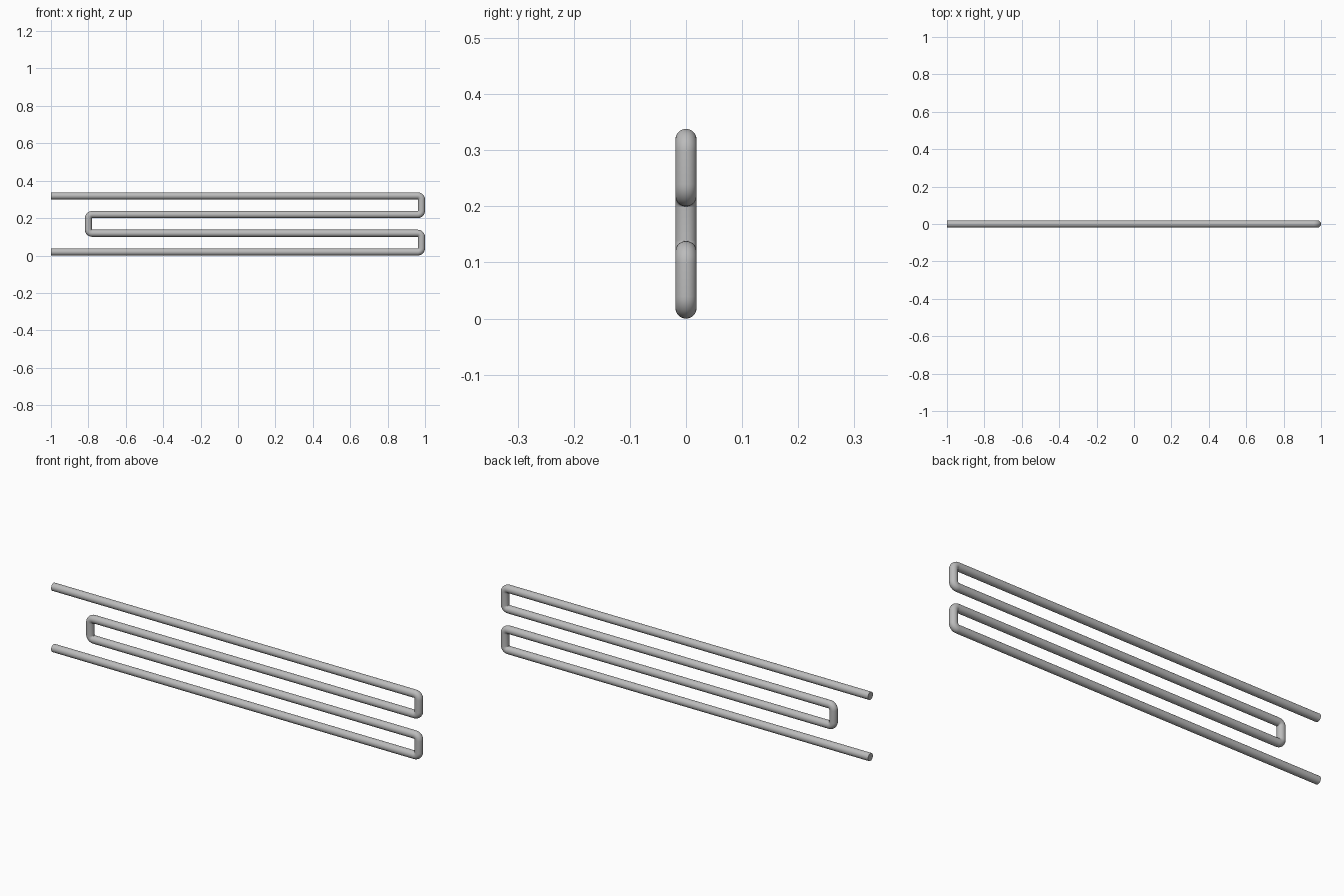
import bpy, bmesh
from math import sin, cos, pi, radians
from mathutils import Vector

if "Cube" in bpy.data.objects:
    bpy.data.objects.remove(bpy.data.objects["Cube"], do_unlink=True)

RADIUS = 0.019      # pipe radius
BEND = 0.0205       # centreline bend radius
PITCH = 0.1          # spacing between runs
RIGHT, LEFT, END = 0.981, -0.8, -1.0
SIDES, STEPS = 32, 10

# Pipe metal
metal = bpy.data.materials.new("grey_metal")
metal.use_nodes = True
colour = (0.5, 0.5, 0.5, 1)
metal.diffuse_color = colour
metal.node_tree.nodes["Principled BSDF"].inputs["Base Color"].default_value = colour

# Corners of the serpentine centreline, bottom run to top run
heights = [RADIUS + PITCH * i for i in range(4)]
corners = [Vector((END, 0, heights[0]))]
for i, x in enumerate((RIGHT, LEFT, RIGHT)):
    corners += [Vector((x, 0, heights[i])), Vector((x, 0, heights[i + 1]))]
corners.append(Vector((END, 0, heights[3])))

# Centreline stations (point, direction) with a round arc at each corner
stations = [(corners[0], Vector((1, 0, 0)))]
for before, corner, after in zip(corners, corners[1:], corners[2:]):
    d_in = (corner - before).normalized()
    d_out = (after - corner).normalized()
    centre = corner + (d_out - d_in) * BEND
    for s in range(STEPS + 1):
        a = s / STEPS * pi / 2
        point = centre + (d_in * sin(a) - d_out * cos(a)) * BEND
        stations.append((point, d_in * cos(a) + d_out * sin(a)))
stations.append((corners[-1], Vector((-1, 0, 0))))

# Sweep a round section along the stations
bm = bmesh.new()
side = Vector((0, 1, 0))
rings = []
for point, direction in stations:
    up = direction.cross(side)
    rings.append([bm.verts.new(point + (side * cos(t) + up * sin(t)) * RADIUS)
                  for t in (2 * pi * k / SIDES for k in range(SIDES))])
for a, b in zip(rings, rings[1:]):
    for k in range(SIDES):
        n = (k + 1) % SIDES
        bm.faces.new((a[k], a[n], b[n], b[k]))

# Flat end caps
bm.faces.new(rings[0])
bm.faces.new(rings[-1])
bmesh.ops.recalc_face_normals(bm, faces=bm.faces)

mesh = bpy.data.meshes.new("serpentine_pipe")
bm.to_mesh(mesh)
bm.free()
mesh.materials.append(metal)
pipe = bpy.data.objects.new("serpentine_pipe", mesh)
bpy.context.collection.objects.link(pipe)

bpy.ops.object.select_all(action='DESELECT')
pipe.select_set(True)
bpy.context.view_layer.objects.active = pipe
bpy.ops.object.shade_smooth_by_angle(angle=radians(40))
